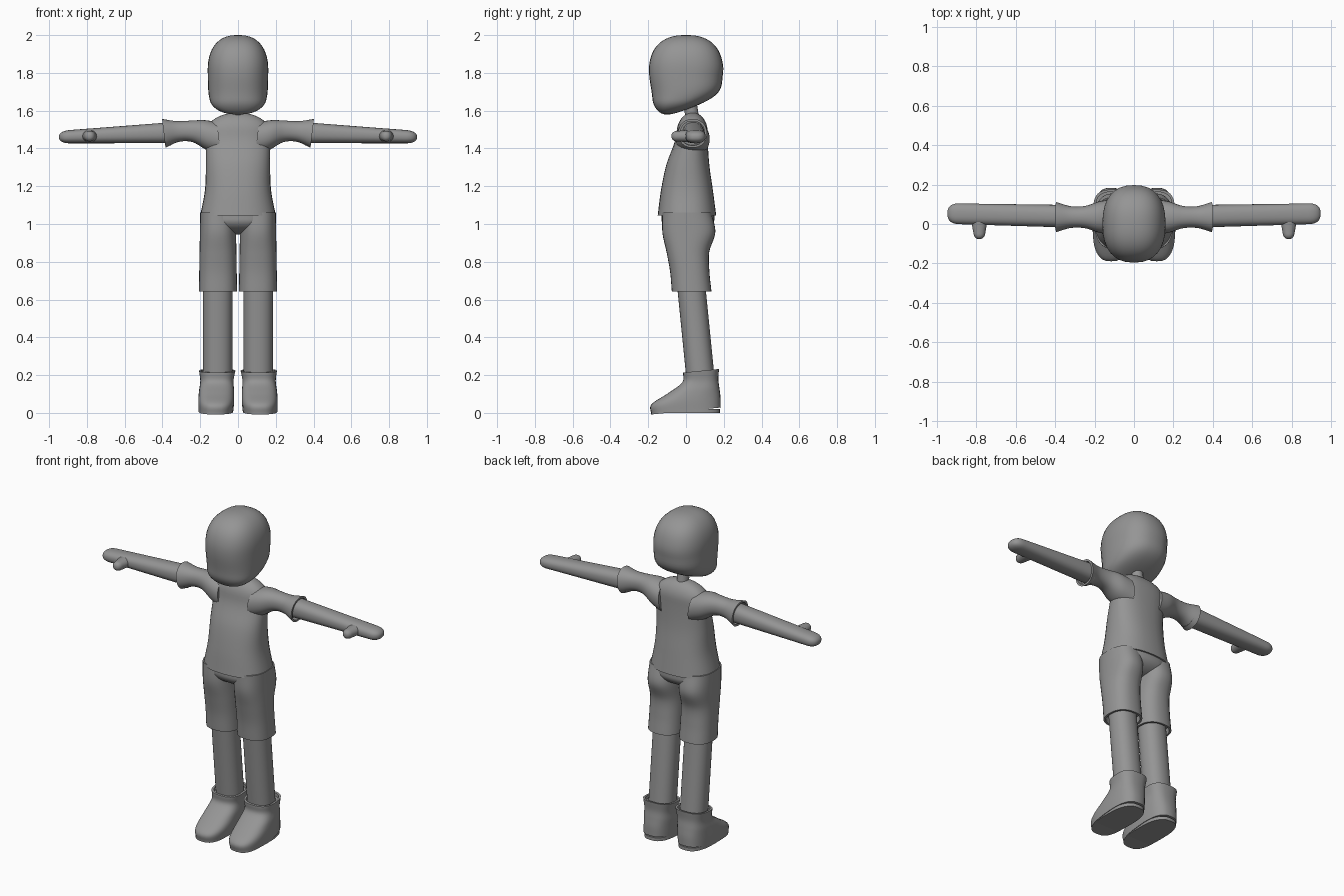
import bpy, bmesh
from math import cos, sin, pi, copysign

if "Cube" in bpy.data.objects:
    bpy.data.objects.remove(bpy.data.objects["Cube"])

COLOUR = (.3, .3, .3, 1)
grey = bpy.data.materials.new("plain grey")
grey.use_nodes = True
grey.diffuse_color = COLOUR
grey.node_tree.nodes["Principled BSDF"].inputs["Base Color"].default_value = COLOUR

SIDES, RINGS = 32, 36


def blend(keys, t):
    """Smooth curve through evenly spaced keys; a single number stays constant."""
    if not isinstance(keys, tuple):
        return keys
    last = len(keys) - 1
    i = min(int(t * last), last - 1)
    u = t * last - i
    start, end = keys[i], keys[i + 1]
    before = keys[i - 1] if i else start - (end - start)
    after = keys[i + 2] if i + 2 <= last else end + (end - start)
    slope_in, slope_out = (end - before) / 2, (after - start) / 2
    ease = u * u * (3 - 2 * u)
    return (start + (end - start) * ease
            + slope_in * u * (1 - u) ** 2 - slope_out * u * u * (1 - u))


def dome(distance, length, power):
    """Section scale that closes a part with a rounded tip."""
    if distance >= length:
        return 1
    return max(0, 1 - (1 - distance / length) ** power) ** (1 / power)


def section(axis, along, mid, half, power, tilt):
    """One rounded-square ring of points across the axis."""
    points = []
    for i in range(SIDES):
        angle = 2 * pi * i / SIDES
        u, v = (copysign(abs(c) ** (2 / power), c) for c in (cos(angle), sin(angle)))
        a, b = mid[0] + u * half[0], mid[1] + v * half[1]
        p = along + tilt * v * half[1]
        points.append({"X": (p, a, b), "Y": (a, p, b), "Z": (a, b, p)}[axis])
    return points


def loft(name, axis, span, mid, half, power=2.4, start_dome=0, end_dome=0,
         dome_power=2.4, tilt=0, hem=0, mirror=False):
    """Sweep a section along an axis; mid and half hold the keys of its two sides."""
    start, end = span
    sections = []
    for k in range(RINGS + 1):
        t = (1 - cos(pi * k / RINGS)) / 2
        along = start + (end - start) * t
        scale = (dome(abs(along - start), start_dome, dome_power)
                 * dome(abs(along - end), end_dome, dome_power))
        centre = [blend(keys, t) for keys in mid]
        size = [blend(keys, t) * scale for keys in half]
        sections.append(section(axis, along, centre, size, power, tilt))
    # Turn the open edge of a garment inwards
    if hem:
        inner = [s - .012 for s in size]
        for shift in (0, hem):
            sections.append(section(axis, end + shift, centre, inner, power, tilt))

    bm = bmesh.new()
    loops = [[bm.verts.new(point) for point in ring] for ring in sections]
    for low, high in zip(loops, loops[1:]):
        for i in range(SIDES):
            j = (i + 1) % SIDES
            bm.faces.new((low[i], low[j], high[j], high[i]))
    bm.faces.new(loops[0])
    bm.faces.new(loops[-1])
    bmesh.ops.remove_doubles(bm, verts=bm.verts, dist=.0001)
    bmesh.ops.recalc_face_normals(bm, faces=bm.faces)
    mesh = bpy.data.meshes.new(name)
    bm.to_mesh(mesh)
    bm.free()
    mesh.materials.append(grey)

    part = bpy.data.objects.new(name, mesh)
    bpy.context.collection.objects.link(part)
    bpy.ops.object.select_all(action="DESELECT")
    part.select_set(True)
    bpy.context.view_layer.objects.active = part
    bpy.ops.object.shade_smooth_by_angle(angle=.8)
    if mirror:
        part.modifiers.new("Mirror", "MIRROR").use_mirror_merge = False


# Head with a forward chin and a full, rounded back
loft("head", "Z", span=(1.58, 2),
     mid=(0, (-.1, -.01, 0, 0, 0)),
     half=((.13, .155, .16, .16, .16), (.07, .17, .195, .195, .195)),
     start_dome=.08, end_dome=.19)
loft("neck", "Z", span=(1.52, 1.68), mid=(0, (.04, .015)), half=(.034, .036), power=2)

# Shirt body, widening to an open hem
loft("shirt_body", "Z", span=(1.59, 1.045),
     mid=(0, (.035, .03, .01, .005, .005)),
     half=((.165, .17, .17, .175, .2), (.08, .085, .113, .137, .155)),
     start_dome=.1, dome_power=2, hem=.03)

# Sleeves, flared at the armpit and at the cuff
sleeve_radius = (.09, .08, .057, .055, .076)
loft("sleeves", "X", span=(.1, .393),
     mid=(.035, (1.45, 1.47, 1.49, 1.49, 1.48)), half=(sleeve_radius, sleeve_radius),
     power=2.2, tilt=.12, hem=-.03, mirror=True)

# Arms tapering into mitten hands, with thumbs pointing forward
loft("arms", "X", span=(.36, .948),
     mid=((.04, .053), (1.483, 1.46)), half=((.057, .052), (.055, .033)),
     end_dome=.06, mirror=True)
loft("thumbs", "Y", span=(.04, -.077),
     mid=(.785, 1.465), half=((.045, .025), (.033, .026)),
     power=2.1, end_dome=.03, mirror=True)

# Shorts: a closed seat and two open legs
loft("shorts_seat", "Z", span=(1.07, .945),
     mid=(0, .01), half=(.19, .14), end_dome=.08, dome_power=2)
loft("shorts_legs", "Z", span=(1.06, .642),
     mid=(.106, (.005, .015, .01, .02, .03)),
     half=((.094, .101), (.13, .14, .113, .104, .105)),
     hem=.04, mirror=True)

# Legs leaning back towards the ankle
loft("legs", "Z", span=(.7, .2), mid=(.107, (.025, .075)), half=(.078, .075),
     power=2.2, mirror=True)

# Boots with a long toe and a slanted collar, on flat soles
loft("boots", "Z", span=(.01, .223),
     mid=((.117, .11), (0, 0, .04, .075, .08)),
     half=((.092, .095, .093, .088, .096), (.184, .183, .137, .096, .095)),
     power=2.7, tilt=.1, hem=-.02, mirror=True)
loft("soles", "Z", span=(0, .02), mid=(.117, 0), half=(.088, .18),
     power=2.7, mirror=True)
